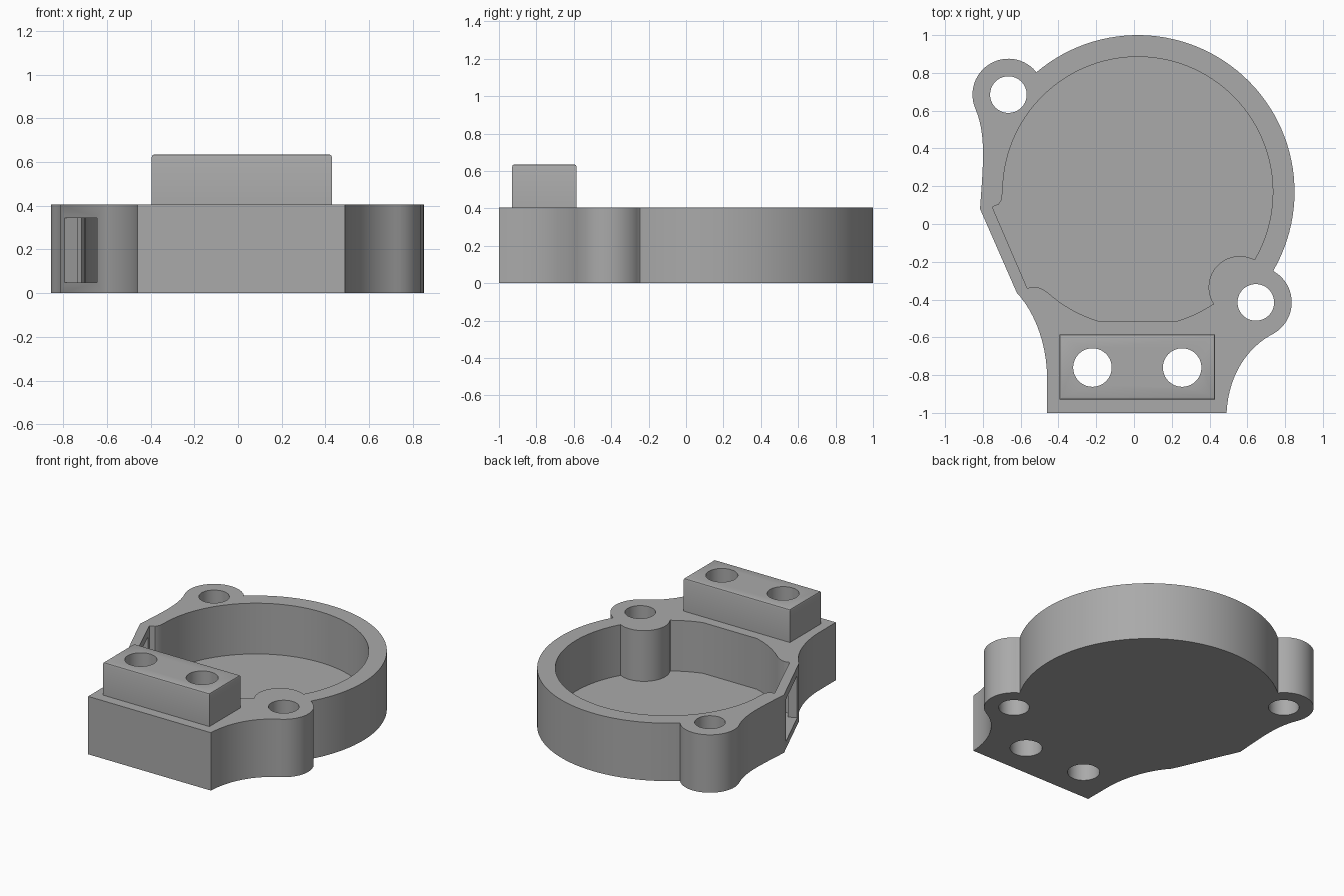
import bpy, bmesh
from math import cos, sin, radians, atan2
from mathutils import Vector, Matrix
from mathutils.geometry import interpolate_bezier

if "Cube" in bpy.data.objects:
    bpy.data.objects.remove(bpy.data.objects["Cube"])

grey = bpy.data.materials.new("plain grey")
grey.use_nodes = True
COLOUR = (0.4, 0.4, 0.4, 1)
grey.diffuse_color = COLOUR
grey.node_tree.nodes["Principled BSDF"].inputs["Base Color"].default_value = COLOUR


def arc(centre, r, a0, a1, step=3):
    n = max(2, round(abs(a1 - a0) / step))
    angles = [radians(a0 + (a1 - a0) * i / n) for i in range(n + 1)]
    return [(centre[0] + r * cos(a), centre[1] + r * sin(a)) for a in angles]


def curve(*pts, n=16):
    return [(p.x, p.y) for p in interpolate_bezier(*[Vector((*p, 0)) for p in pts], n)]


def add_object(name, bm):
    mesh = bpy.data.meshes.new(name)
    bmesh.ops.recalc_face_normals(bm, faces=bm.faces)
    bm.to_mesh(mesh)
    bm.free()
    mesh.materials.append(grey)
    ob = bpy.data.objects.new(name, mesh)
    bpy.context.collection.objects.link(ob)
    return ob


def prism(name, outline, z0, z1):
    bm = bmesh.new()
    face = bm.faces.new([bm.verts.new((x, y, z0)) for x, y in outline])
    top = bmesh.ops.extrude_face_region(bm, geom=[face])["geom"]
    bmesh.ops.translate(bm, vec=(0, 0, z1 - z0),
                        verts=[v for v in top if isinstance(v, bmesh.types.BMVert)])
    bmesh.ops.remove_doubles(bm, verts=bm.verts, dist=0.0005)
    return add_object(name, bm)


def box(name, centre, size, angle=0, top_bevel=0):
    bm = bmesh.new()
    bmesh.ops.create_cube(bm, size=1, matrix=Matrix.Translation(centre)
                          @ Matrix.Rotation(angle, 4, 'Z') @ Matrix.Diagonal((*size, 1)))
    if top_bevel:
        edges = [e for e in bm.edges if all(v.co.z > centre[2] for v in e.verts)]
        bmesh.ops.bevel(bm, geom=edges, offset=top_bevel, segments=2, profile=0.5, affect='EDGES')
    return add_object(name, bm)


def cut(ob, cutters):
    for c in cutters:
        c.hide_render = True
        mod = ob.modifiers.new("cut", 'BOOLEAN')
        mod.operation, mod.solver, mod.object = 'DIFFERENCE', 'EXACT', c
    bpy.context.view_layer.update()
    result = bpy.data.meshes.new_from_object(
        ob.evaluated_get(bpy.context.evaluated_depsgraph_get()))
    ob.modifiers.clear()
    ob.data = result


HEIGHT, FLOOR = 0.405, 0.05
RING = (0.02, 0.17)
LUG_R, LUG_L = (0.645, -0.415), (-0.665, 0.685)

# Housing outline: foot, right lug, round wall, left lug, slanted side
outline = (
    curve((0.49, -1), (0.5, -0.8), (0.6, -0.65), (0.743, -0.578))
    + arc(LUG_R, 0.19, -58, 59, 6)
    + arc(RING, 0.83, -30.1, 130.4)
    + arc(LUG_L, 0.19, 40, 204, 6)
    + curve((-0.839, 0.608), (-0.78, 0.47), (-0.8, 0.3), (-0.815, 0.08))
    + curve((-0.62, -0.365), (-0.53, -0.46), (-0.46, -0.63), (-0.46, -0.82))
    + [(-0.46, -1)])
housing = prism("housing", outline, 0, HEIGHT)

# Cavity outline, with a notch on the slanted side, a chord and the lug boss
cavity_outline = (
    arc(RING, 0.715, -30.1, 179)
    + [(-0.7, 0.13), (-0.715, 0.105), (-0.75, 0.09), (-0.565, -0.34),
       (-0.54, -0.333), (-0.515, -0.333), (-0.485, -0.345)]
    + arc(RING, 0.715, 228.4, 253)
    + arc(RING, 0.715, 287, 303.7)
    + arc((0.56, -0.335), 0.165, 214, 61, 6))
cavity = prism("cavity_cutter", cavity_outline, FLOOR, 1)

# Side window through the slanted wall
a, b = Vector((-0.79, 0.03)), Vector((-0.645, -0.31))
mid, d = (a + b) / 2, b - a
window = box("window_cutter", (mid.x, mid.y, 0.1975), (d.length, 0.22, 0.295), atan2(d.y, d.x))

# Screw holes
lug_holes = [prism("lug_hole_cutter", arc(c, 0.097, 0, 360, 8), -0.1, 1) for c in (LUG_R, LUG_L)]
block_holes = [prism("block_hole_cutter", arc((x, -0.76), 0.102, 0, 360, 8), -0.1, 1)
               for x in (-0.22, 0.255)]

# Raised mounting block
block = box("mounting_block", (0.0175, -0.7575, 0.5175), (0.825, 0.345, 0.235), top_bevel=0.013)

cut(housing, [cavity, window] + lug_holes + block_holes)
cut(block, block_holes)
for c in [cavity, window] + lug_holes + block_holes:
    bpy.data.objects.remove(c)

bpy.ops.object.select_all(action='DESELECT')
for ob in (housing, block):
    ob.select_set(True)
bpy.context.view_layer.objects.active = housing
bpy.ops.object.shade_smooth_by_angle(angle=radians(30))
